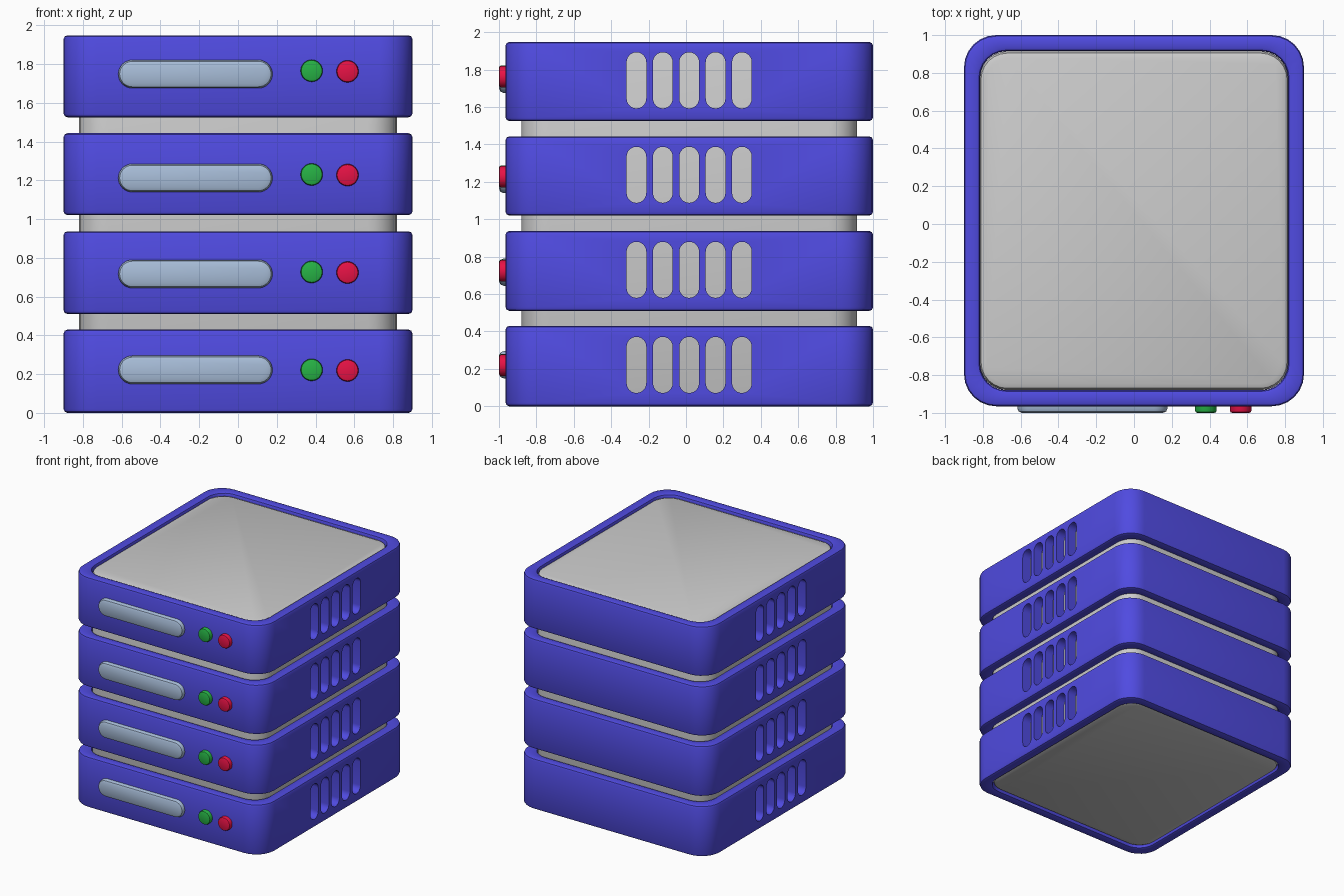
import bpy, bmesh, math

if "Cube" in bpy.data.objects:
    bpy.data.objects.remove(bpy.data.objects["Cube"])

AXES = {
    "z": lambda u, v, w: (u, v, w),   # outline lies in xy
    "y": lambda u, v, w: (u, w, v),   # outline lies in xz
    "x": lambda u, v, w: (w, u, v),   # outline lies in yz
}


def material(name, rgb):
    m = bpy.data.materials.new(name)
    m.diffuse_color = (*rgb, 1)
    m.use_nodes = True
    m.node_tree.nodes["Principled BSDF"].inputs["Base Color"].default_value = m.diffuse_color
    return m


BLUE = material("blue", (0.08, 0.07, 0.75))
PALE = material("pale_blue", (0.39, 0.51, 0.69))
GREEN = material("green", (0.02, 0.45, 0.06))
RED = material("red", (0.8, 0.006, 0.06))


def outline(hu, hv, r, seg):
    """Rounded rectangle, counter-clockwise."""
    pts = []
    for k, (su, sv) in enumerate([(1, 1), (-1, 1), (-1, -1), (1, -1)]):
        for i in range(seg + 1):
            a = math.pi / 2 * (k + i / seg)
            pts.append((su * (hu - r) + r * math.cos(a), sv * (hv - r) + r * math.sin(a)))
    return pts


def loft(name, centre, half, profile, axis="z", ring=False, seg=6, mat=None):
    """Stack rounded rectangles; profile = (inset, height, corner radius)."""
    bm = bmesh.new()
    loops = []
    for d, w, r in profile:
        loops.append([bm.verts.new(AXES[axis](centre[0] + u, centre[1] + v, w))
                      for u, v in outline(half[0] - d, half[1] - d, r, seg)])
    n = len(loops[0])
    pairs = list(zip(loops, loops[1:]))
    if ring:
        pairs.append((loops[-1], loops[0]))
    else:
        bm.faces.new(loops[0])
        bm.faces.new(loops[-1])
    for a, b in pairs:
        for i in range(n):
            j = (i + 1) % n
            bm.faces.new((a[i], a[j], b[j], b[i]))
    bmesh.ops.remove_doubles(bm, verts=bm.verts, dist=1e-5)
    bmesh.ops.recalc_face_normals(bm, faces=bm.faces)
    me = bpy.data.meshes.new(name)
    bm.to_mesh(me)
    bm.free()
    ob = bpy.data.objects.new(name, me)
    bpy.context.collection.objects.link(ob)
    if mat:
        me.materials.append(mat)
    return ob


def activate(ob):
    bpy.ops.object.select_all(action="DESELECT")
    ob.select_set(True)
    bpy.context.view_layer.objects.active = ob


def smooth(ob):
    activate(ob)
    bpy.ops.object.shade_smooth_by_angle(angle=math.radians(35))


def button(name, x, z, hx, hz, bevel, mat, seg):
    """Raised pill or disc on the front face."""
    prof = [(0, -0.94, hz), (0, -1 + bevel, hz),
            (bevel * 0.3, -1 + bevel * 0.3, hz - bevel * 0.3), (bevel, -1, hz - bevel)]
    smooth(loft(name, (x, z), (hx, hz), prof, "y", seg=seg, mat=mat))


CY = 0.0175   # the casing is set back a little because the buttons stick out
HX, HY = 0.9, 0.9825
WALL = 0.085

# grey inner core running through the whole stack
smooth(loft("core", (0, CY), (0.82, 0.897),
            [(0.035, 0.012, 0.115), (0.01, 0.022, 0.14), (0, 0.047, 0.15),
             (0, 1.9, 0.15), (0.01, 1.925, 0.14), (0.035, 1.935, 0.115)]))

# bottom, top, display height, light height of each unit
UNITS = [(0.0, 0.43, 0.222, 0.222), (0.51, 0.937, 0.717, 0.727),
         (1.02, 1.443, 1.212, 1.23), (1.525, 1.948, 1.748, 1.765)]

for k, (z0, z1, zd, zl) in enumerate(UNITS, 1):
    # blue casing ring with softened rims
    b, R, r = 0.02, 0.17, 0.14
    prof = [(b, z0, R - b), (b * 0.3, z0 + b * 0.3, R - b * 0.3), (0, z0 + b, R),
            (0, z1 - b, R), (b * 0.3, z1 - b * 0.3, R - b * 0.3), (b, z1, R - b),
            (WALL - b, z1, r + b), (WALL - b * 0.3, z1 - b * 0.3, r + b * 0.3), (WALL, z1 - b, r),
            (WALL, z0 + b, r), (WALL - b * 0.3, z0 + b * 0.3, r + b * 0.3), (WALL - b, z0, r + b)]
    case = loft(f"casing_{k}", (0, CY), (HX, HY), prof, ring=True, mat=BLUE)

    # vent slots through both side walls
    for i in range(5):
        cut = loft("slot_cutter", (-0.265 + 0.141 * i, (z0 + z1) / 2 + 0.006), (0.0525, 0.15),
                   [(0, -1.2, 0.0525), (0, 1.2, 0.0525)], "x", mat=BLUE)
        cut.hide_render = True
        mod = case.modifiers.new("slot", "BOOLEAN")
        mod.operation, mod.solver, mod.object = "DIFFERENCE", "EXACT", cut
        activate(case)
        bpy.ops.object.modifier_apply(modifier=mod.name)
        bpy.data.objects.remove(cut)
    smooth(case)

    # front display and status lights
    button(f"display_{k}", -0.22, zd, 0.398, 0.073, 0.025, PALE, 8)
    button(f"green_light_{k}", 0.38, zl, 0.057, 0.057, 0.012, GREEN, 8)
    button(f"red_light_{k}", 0.565, zl - 0.003, 0.057, 0.057, 0.012, RED, 8)
